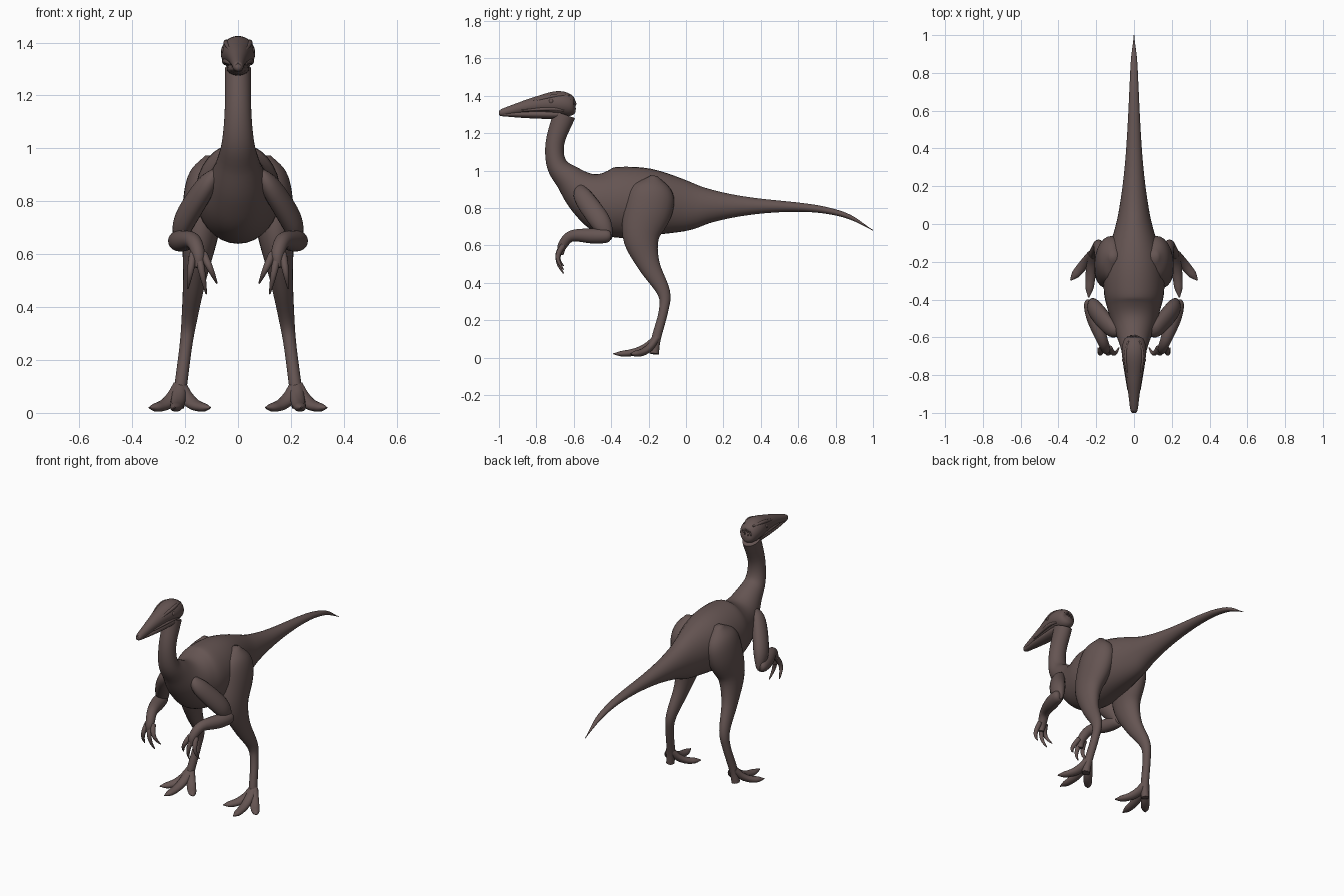
import bpy
import bmesh
import math
import random
from mathutils import Vector

cube = bpy.data.objects.get("Cube")
if cube:
    bpy.data.objects.remove(cube, do_unlink=True)

# One skin colour for the whole animal
COLOUR = (0.13, 0.09, 0.085, 1)
skin = bpy.data.materials.new("brown_skin")
skin.use_nodes = True
skin.diffuse_color = COLOUR
shader = skin.node_tree.nodes["Principled BSDF"]
shader.inputs["Base Color"].default_value = COLOUR
shader.inputs["Roughness"].default_value = 0.8


def finish(name, bm, mirror):
    """Turn the bmesh into a smooth object, mirrored if it is a paired part."""
    bmesh.ops.recalc_face_normals(bm, faces=bm.faces[:])
    mesh = bpy.data.meshes.new(name)
    bm.to_mesh(mesh)
    bm.free()
    mesh.materials.append(skin)
    obj = bpy.data.objects.new(name, mesh)
    bpy.context.collection.objects.link(obj)
    if mirror:
        modifier = obj.modifiers.new("both_sides", "MIRROR")
        modifier.use_mirror_merge = False
    bpy.ops.object.select_all(action="DESELECT")
    obj.select_set(True)
    bpy.context.view_layer.objects.active = obj
    bpy.ops.object.shade_smooth_by_angle(angle=math.radians(60))


def blend(before, start, end, after, t):
    """Catmull-Rom value between start and end."""
    leave, arrive = (end - before) / 2, (after - start) / 2
    ease = t * t * (3 - 2 * t)
    return (start + (end - start) * ease + leave * t * (1 - t) ** 2
            - arrive * t * t * (1 - t))


def spline(stations, steps):
    """Smooth rows through the stations, position and radii alike."""
    first = [2 * a - b for a, b in zip(stations[0], stations[1])]
    last = [2 * a - b for a, b in zip(stations[-1], stations[-2])]
    points = [first, *stations, last]
    rows = []
    for four in zip(points, points[1:], points[2:], points[3:]):
        for step in range(steps):
            rows.append([blend(*values, step / steps) for values in zip(*four)])
    return rows + [stations[-1]]


def loft(name, stations, mirror=True, sides=20, steps=5):
    """Oval tube; each station is x, y, z, sideways radius, depth radius."""
    rows = spline(stations, steps)
    centres = [Vector(row[:3]) for row in rows]
    angles = [math.tau * k / sides for k in range(sides)]
    bm = bmesh.new()
    rings = []
    for index, (centre, row) in enumerate(zip(centres, rows)):
        ahead = centres[min(index + 1, len(rows) - 1)]
        behind = centres[max(index - 1, 0)]
        along = (ahead - behind).normalized()
        side = Vector((1, 0, 0))
        side = (side - along * side.dot(along)).normalized()
        side_radius = side * max(row[3], 0.002)
        depth_radius = along.cross(side) * max(row[4], 0.002)
        rings.append([bm.verts.new(centre + side_radius * math.cos(angle)
                                   + depth_radius * math.sin(angle))
                      for angle in angles])
    for ring, following in zip(rings, rings[1:]):
        for k in range(sides):
            n = (k + 1) % sides
            bm.faces.new((ring[k], ring[n], following[n], following[k]))
    bm.faces.new(rings[0])
    bm.faces.new(rings[-1])
    finish(name, bm, mirror)


def limb(name, stations, flat=1, **options):
    """Loft with one radius per station; flat scales the sideways radius."""
    loft(name, [(x, y, z, r * flat, r) for x, y, z, r in stations], **options)


def midline(stations):
    return [(0, *station) for station in stations]


# Tail tapers by rule and droops at the tip, then runs into trunk and neck
def tail_station(y):
    swell, taper = (1 - y) ** 4, math.sqrt(1 - y)
    return (y, 0.81 - 0.13 * y ** 6, 0.05 * swell + 0.045 * taper,
            0.1 * swell + 0.035 * taper)


tail = [tail_station(1 - step / 8) for step in range(9)]
trunk_and_neck = [
    (-.2, .83, .15, .18), (-.35, .83, .16, .19), (-.45, .84, .14, .17),
    (-.54, .88, .11, .12), (-.62, .95, .08, .08), (-.69, 1.03, .06, .055),
    (-.7, 1.15, .05, .05), (-.65, 1.3, .05, .06)]
loft("tail_trunk_and_neck", midline(tail + trunk_and_neck), mirror=False, sides=32)

# Head and lower jaw
limb("head", midline([
    (-.59, 1.34, .01), (-.61, 1.34, .05), (-.68, 1.36, .065), (-.8, 1.35, .045),
    (-.9, 1.33, .03), (-.98, 1.31, .02), (-1, 1.31, .01)]), mirror=False, sides=32)
limb("lower_jaw", midline([
    (-.65, 1.3, .02), (-.7, 1.3, .025), (-.85, 1.3, .02), (-.98, 1.3, .01)]),
    flat=1.7, mirror=False)

# Brow ridges, cheeks and eyes
limb("brow_ridge", [(.03, -.62, 1.4, .005), (.045, -.7, 1.4, .01),
                    (.03, -.82, 1.37, .005)], sides=10)
limb("cheek_ridge", [(.05, -.65, 1.32, .005), (.05, -.72, 1.33, .01),
                     (.03, -.88, 1.32, .005)], sides=10)
bm = bmesh.new()
bmesh.ops.create_uvsphere(bm, u_segments=14, v_segments=10, radius=0.014)
bmesh.ops.translate(bm, verts=bm.verts[:], vec=(0.05, -0.72, 1.37))
finish("eye", bm, True)

# Small rough scales on the crown and nape
random.seed(4)
bm = bmesh.new()
for scale in range(26):
    outward = Vector((random.uniform(-.6, .6), random.uniform(.3, 1), random.random()))
    spot = Vector((0, -.65, 1.35)) + outward.normalized() * 0.06
    made = bmesh.ops.create_icosphere(bm, subdivisions=1, radius=0.006)
    bmesh.ops.translate(bm, verts=made["verts"], vec=spot)
finish("crown_scales", bm, False)

# Legs splay outward evenly from hip to ankle
leg_profile = [
    (-.17, .97, .02), (-.18, .9, .11), (-.2, .8, .13), (-.24, .65, .1),
    (-.2, .5, .06), (-.12, .35, .035), (-.12, .25, .025), (-.16, .1, .025),
    (-.17, .02, .025)]
loft("leg", [(.23 - .13 * z, y, z, .01 + depth * .55, depth)
             for y, z, depth in leg_profile], sides=24)

# Toes fan out from the ankle, arching down to the ground
for name, degrees, length in (("outer", 40, .18), ("middle", 5, .23), ("inner", -40, .18)):
    heading = math.radians(degrees)
    path = []
    for step in range(6):
        f = step / 5
        width = 0.025 * math.sqrt(1 - f ** 3) + 0.003
        path.append((.22 + math.sin(heading) * length * f,
                     -.16 - math.cos(heading) * length * f,
                     .02 + .08 * (1 - f) ** 3, width, width * 0.75))
    loft(name + "_toe", path, sides=14)

# Arms, folded at the elbow
limb("upper_arm", [(.07, -.56, .92, .02), (.12, -.55, .86, .05), (.2, -.46, .73, .055),
                   (.22, -.42, .65, .03), (.22, -.42, .63, .01)], flat=0.75)
limb("forearm_and_hand", [(.23, -.4, .65, .01), (.23, -.42, .65, .035),
                          (.21, -.5, .65, .04), (.17, -.61, .65, .03),
                          (.15, -.66, .6, .025), (.15, -.67, .55, .015)])

# Curved, tapering fingers
for name, root, tip, low in (("outer", .17, .19, .47), ("middle", .15, .12, .45),
                             ("inner", .13, .08, .49)):
    path = []
    for step in range(6):
        f = step / 5
        path.append((root + (tip - root) * f, -.655 - .03 * math.sin(math.pi * f),
                     .6 + (low - .6) * f, .003 + .012 * (1 - f * f)))
    limb(name + "_finger", path, sides=12)
